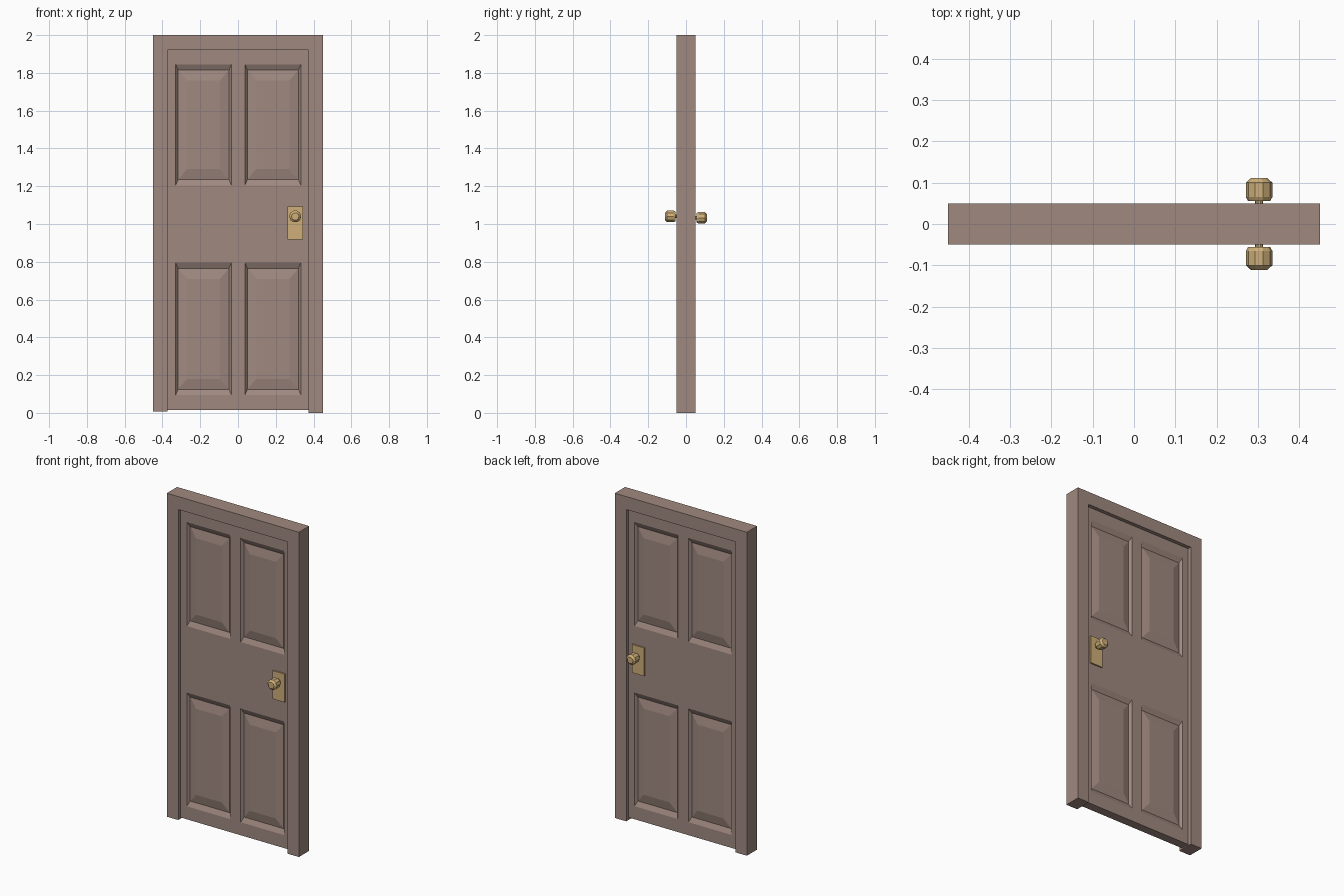
import bpy, bmesh, math

if "Cube" in bpy.data.objects:
    bpy.data.objects.remove(bpy.data.objects["Cube"])


def material(name, color):
    m = bpy.data.materials.new(name)
    m.diffuse_color = (*color, 1)
    m.use_nodes = True
    m.node_tree.nodes["Principled BSDF"].inputs["Base Color"].default_value = m.diffuse_color
    return m


WOOD = material("brown_wood", (0.35, 0.25, 0.215))
BRASS = material("brass", (0.62, 0.43, 0.19))


def finish(name, bm, mat):
    bmesh.ops.remove_doubles(bm, verts=bm.verts, dist=1e-5)
    bmesh.ops.recalc_face_normals(bm, faces=bm.faces)
    me = bpy.data.meshes.new(name)
    bm.to_mesh(me)
    bm.free()
    ob = bpy.data.objects.new(name, me)
    bpy.context.collection.objects.link(ob)
    me.materials.append(mat)
    return ob


# Frame: an upside-down U, extruded through its depth
outline = [(-.45, .008), (-.372, .008), (-.372, 1.92), (.372, 1.92),
           (.372, 0), (.45, 0), (.45, 2), (-.45, 2)]
bm = bmesh.new()
face = bm.faces.new([bm.verts.new((x, -.05, z)) for x, z in outline])
ext = bmesh.ops.extrude_face_region(bm, geom=[face])["geom"]
bmesh.ops.translate(bm, vec=(0, .1, 0),
                    verts=[g for g in ext if isinstance(g, bmesh.types.BMVert)])
finish("door_frame", bm, WOOD)

# Door leaf: grid of rails and stiles with four raised panels on each side
FACE, GROOVE, FIELD = .027, .012, .023
XS = [-.372, -.33, -.035, .037, .333, .372]
ZS = [.015, .095, .795, 1.205, 1.845, 1.92]


def ring(bm, x0, x1, z0, z1, y, dx=0, dz=0):
    x0, x1, z0, z1 = x0 + dx, x1 - dx, z0 + dz, z1 - dz
    return [bm.verts.new((x, y, z)) for x, z in
            ((x0, z0), (x1, z0), (x1, z1), (x0, z1))]


def bridge(bm, a, b):
    for i in range(4):
        j = (i + 1) % 4
        bm.faces.new((a[i], a[j], b[j], b[i]))


bm = bmesh.new()
for side in (-1, 1):
    for i in range(5):
        for j in range(5):
            cell = (XS[i], XS[i + 1], ZS[j], ZS[j + 1])
            outer = ring(bm, *cell, side * FACE)
            if i in (1, 3) and j in (1, 3):
                groove = ring(bm, *cell, side * GROOVE, .013, .03)
                field = ring(bm, *cell, side * FIELD, .06, .085)
                bridge(bm, outer, groove)
                bridge(bm, groove, field)
                bm.faces.new(field)
            else:
                bm.faces.new(outer)
bmesh.ops.remove_doubles(bm, verts=bm.verts, dist=1e-5)
# close the four edges of the leaf
bmesh.ops.bridge_loops(bm, edges=[e for e in bm.edges if e.is_boundary])
finish("door_leaf", bm, WOOD)


# Hardware: lock plate and ten-sided knob, once per side
def lock_plate(name, side):
    bm = bmesh.new()
    bmesh.ops.create_cube(bm, size=1)
    bmesh.ops.scale(bm, vec=(.082, .012, .174), verts=bm.verts)
    bmesh.ops.translate(bm, vec=(.302, side * .03, 1.005), verts=bm.verts)
    finish(name, bm, BRASS)


def knob(name, side, z):
    profile = [(0, .03), (.01, .03), (.01, .056), (.027, .056), (.032, .065),
               (.032, .1), (.02, .111), (0, .111)]
    bm = bmesh.new()
    vs = [bm.verts.new((.303 + r, side * y, z)) for r, y in profile]
    es = [bm.edges.new(p) for p in zip(vs, vs[1:])]
    bmesh.ops.spin(bm, geom=vs + es, cent=(.303, 0, z), axis=(0, 1, 0),
                   angle=math.tau, steps=10, use_duplicate=False)
    finish(name, bm, BRASS)


for label, side, z in (("front", -1, 1.04), ("back", 1, 1.033)):
    lock_plate(label + "_lock_plate", side)
    knob(label + "_knob", side, z)
